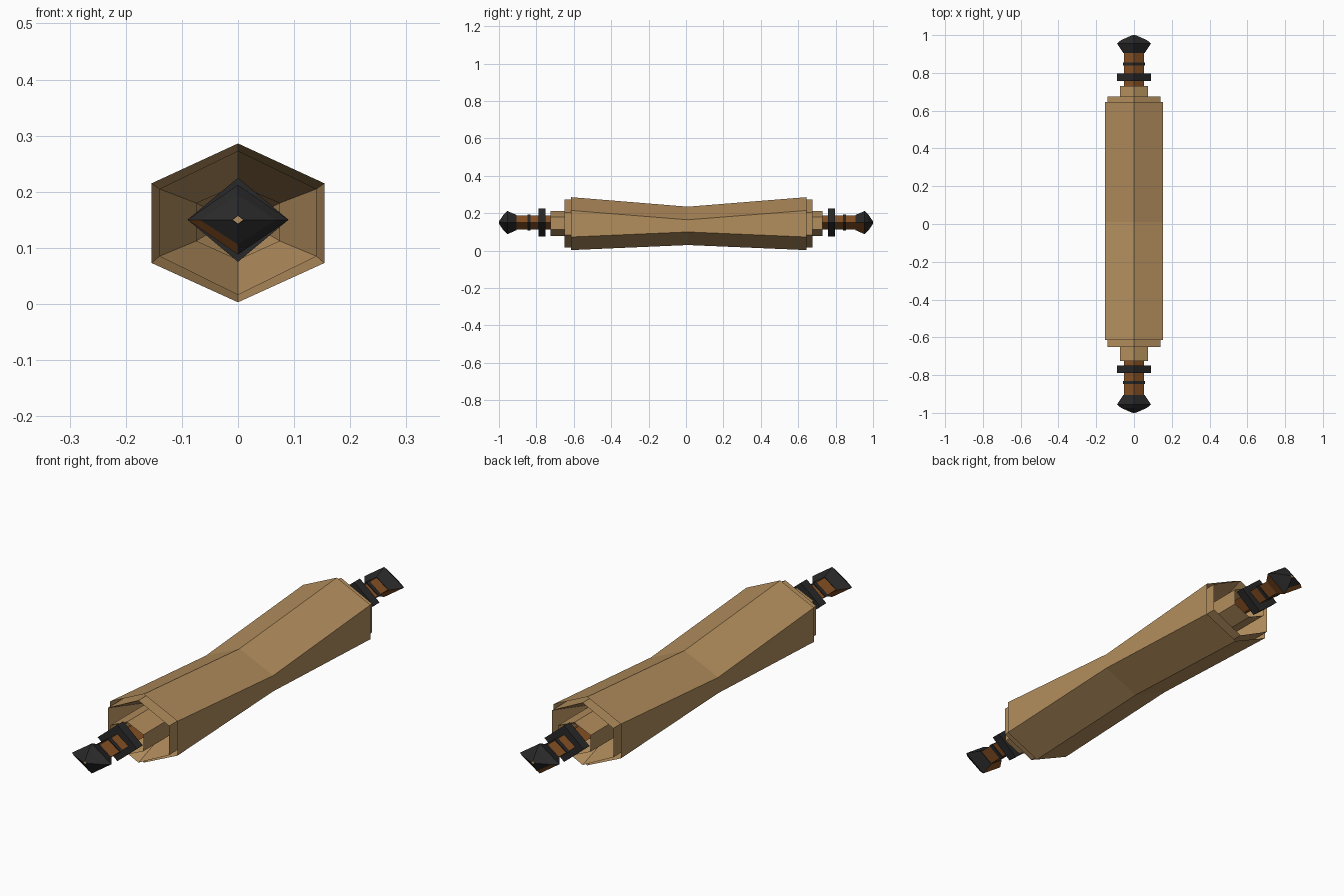
import bpy, bmesh

if "Cube" in bpy.data.objects:
    bpy.data.objects.remove(bpy.data.objects["Cube"])


def material(name, rgb):
    m = bpy.data.materials.new(name)
    m.diffuse_color = (*rgb, 1)
    m.use_nodes = True
    m.node_tree.nodes["Principled BSDF"].inputs["Base Color"].default_value = m.diffuse_color
    return m


PAPER = material("tan paper", (0.45, 0.27, 0.11))
WOOD = material("orange wood", (0.25, 0.085, 0.018))
BLACK = material("black metal", (0.022, 0.022, 0.022))


def hexagon(y, hw, top, side_top, side_bottom, bottom):
    return [(0, y, top), (hw, y, side_top), (hw, y, side_bottom),
            (0, y, bottom), (-hw, y, side_bottom), (-hw, y, side_top)]


def diamond(y, hx, hz, zc=0.15):
    return [(0, y, zc + hz), (hx, y, zc), (0, y, zc - hz), (-hx, y, zc)]


def loft(name, rings, mats, rule=None):
    """Skin consecutive rings, cap both ends; rule(segment, side) picks the material."""
    bm = bmesh.new()
    loops = [[bm.verts.new(p) for p in r] for r in rings]
    n = len(loops[0])
    for s, (a, b) in enumerate(zip(loops, loops[1:])):
        for i in range(n):
            j = (i + 1) % n
            f = bm.faces.new((a[i], a[j], b[j], b[i]))
            if rule:
                f.material_index = rule(s, i)
    bm.faces.new(loops[0])
    bm.faces.new(loops[-1])
    bmesh.ops.recalc_face_normals(bm, faces=bm.faces)
    me = bpy.data.meshes.new(name)
    bm.to_mesh(me)
    bm.free()
    for m in mats:
        me.materials.append(m)
    ob = bpy.data.objects.new(name, me)
    bpy.context.collection.objects.link(ob)
    return ob


OUTER = (0.154, 0.286, 0.215, 0.073, 0.003)
WAIST = (0.154, 0.235, 0.165, 0.100, 0.030)
INNER = (0.140, 0.273, 0.205, 0.085, 0.016)
CORE = (0.075, 0.213, 0.180, 0.112, 0.078)
THROAT = (0.045, 0.185, 0.165, 0.130, 0.115)

# Rolled paper: waisted outer sheet, protruding inner sheet, funnel-shaped ends
loft("rolled_paper", [
    hexagon(-0.48, *CORE), hexagon(-0.65, *INNER), hexagon(-0.55, *INNER),
    hexagon(-0.615, *OUTER), hexagon(0.01, *WAIST), hexagon(0.645, *OUTER),
    hexagon(0.58, *INNER), hexagon(0.675, *INNER), hexagon(0.50, *CORE)], [PAPER])

# Innermost roll around the rod, open at both ends
loft("paper_core", [
    hexagon(-0.64, *THROAT), hexagon(-0.725, *CORE),
    hexagon(0.73, *CORE), hexagon(0.65, *THROAT)], [PAPER])

# Handles at each end
for label, s, off in (("front", -1, 0.0), ("back", 1, 0.008)):
    def bar(part, y0, y1, hx, hz, mat):
        loft(f"{label}_{part}",
             [diamond(s * (y0 + off), hx, hz), diamond(s * (y1 + off), hx, hz)], [mat])

    bar("rod", 0.60, 0.92, 0.052, 0.037, WOOD)
    bar("collar", 0.75, 0.788, 0.09, 0.075, BLACK)
    bar("thin_ring", 0.832, 0.848, 0.058, 0.042, BLACK)

    # Knob, with wood showing on some lower faces
    def knob_rule(seg, side, back=(s > 0)):
        if side == 2 and seg < 2:
            return 1
        return 1 if back and side == 1 and seg == 0 else 0

    loft(f"{label}_knob", [
        diamond(s * 0.905, 0.056, 0.040), diamond(s * 0.955, 0.09, 0.062),
        diamond(s * 0.974, 0.068, 0.044), diamond(s * 0.999, 0.010, 0.008)],
        [BLACK, WOOD], knob_rule)
    loft(f"{label}_knob_tip", [
        diamond(s * 0.99, 0.009, 0.007), diamond(s * 1.0, 0.009, 0.007)], [PAPER])
